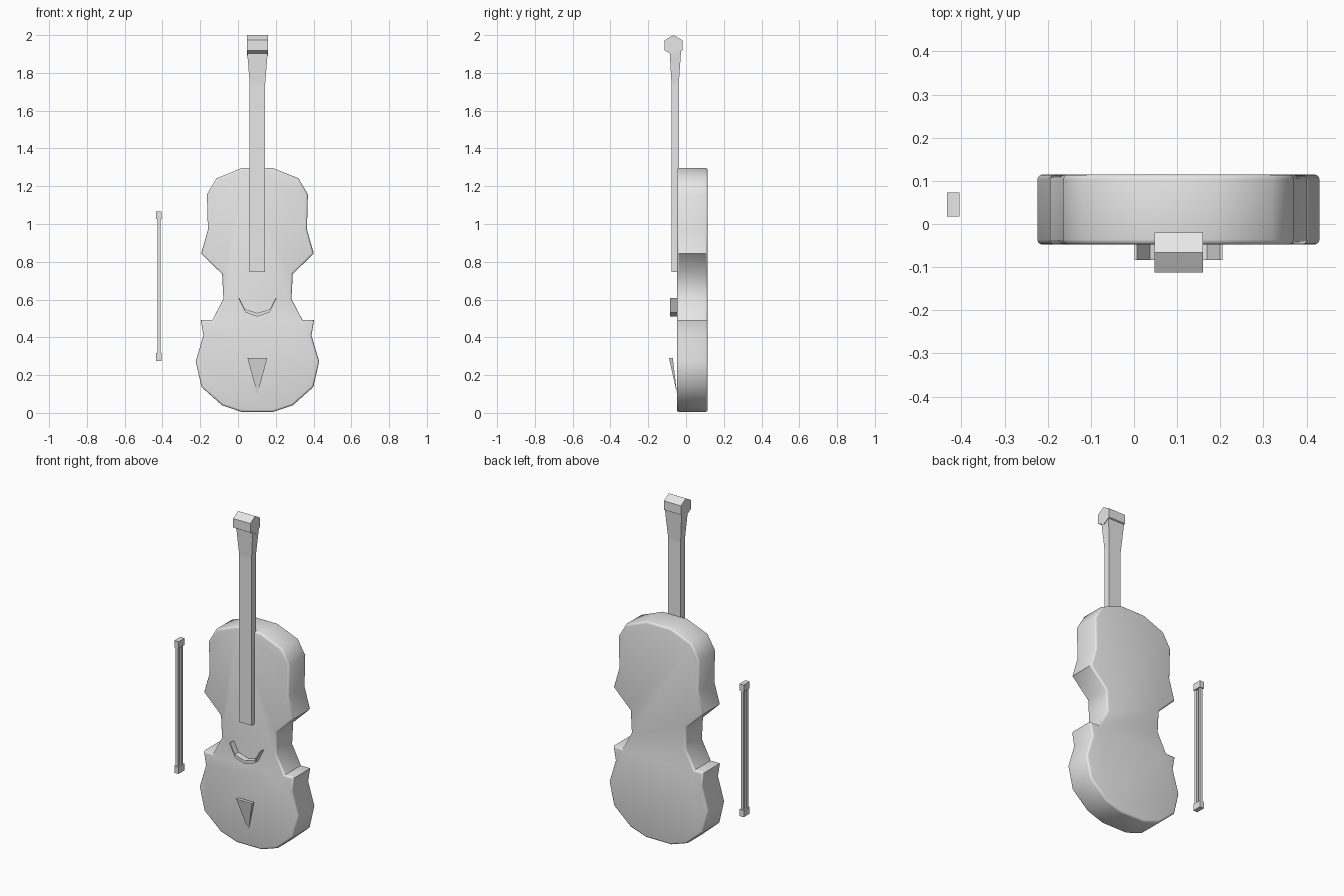
import bpy, bmesh, math

if "Cube" in bpy.data.objects:
    bpy.data.objects.remove(bpy.data.objects["Cube"])

CX = 0.103  # centre line of the instrument

grey = bpy.data.materials.new("plain_grey")
grey.diffuse_color = (0.8, 0.8, 0.8, 1)
grey.use_nodes = True
grey.node_tree.nodes["Principled BSDF"].inputs["Base Color"].default_value = grey.diffuse_color


def finish(bm, name, smooth=None):
    bmesh.ops.recalc_face_normals(bm, faces=bm.faces)
    me = bpy.data.meshes.new(name)
    bm.to_mesh(me)
    bm.free()
    me.materials.append(grey)
    ob = bpy.data.objects.new(name, me)
    bpy.context.collection.objects.link(ob)
    if smooth:
        bpy.ops.object.select_all(action='DESELECT')
        ob.select_set(True)
        bpy.context.view_layer.objects.active = ob
        bpy.ops.object.shade_smooth_by_angle(angle=math.radians(smooth))
    return ob


def loft(name, rings, smooth=None):
    """Bridge two matching rings of points and cap both ends."""
    bm = bmesh.new()
    a, b = [[bm.verts.new(p) for p in ring] for ring in rings]
    n = len(a)
    for i in range(n):
        j = (i + 1) % n
        bm.faces.new((a[i], a[j], b[j], b[i]))
    bm.faces.new(a)
    bm.faces.new(b)
    return finish(bm, name, smooth)


def rect(x0, x1, y0, y1, z):
    return [(x0, y0, z), (x1, y0, z), (x1, y1, z), (x0, y1, z)]


def box(name, x0, x1, y0, y1, z0, z1):
    return loft(name, [rect(x0, x1, y0, y1, z0), rect(x0, x1, y0, y1, z1)])


def mirrored(half):
    """Half outline (offset, z) completed on the other side of the centre line."""
    return [(CX + x, z) for x, z in half] + [(CX - x, z) for x, z in reversed(half)]


# Body: waisted outline, rounded rim front and back
half = [(.08, 1.297), (.217, 1.242), (.267, 1.157), (.262, .97), (.298, .844),
        (.187, .735), (.18, .604), (.238, .492), (.30, .492), (.286, .41),
        (.327, .272), (.296, .137), (.187, .04), (.083, .005)]
outline = mirrored(half)
Y0, Y1, R = -.048, .115, .012
body = loft("body", [[(x, y, z) for x, z in outline] for y in (Y0, Y1)])
bm = bmesh.new()
bm.from_mesh(body.data)
rim = [e for e in bm.edges if abs(e.verts[0].co.y - e.verts[1].co.y) < 1e-5]
bmesh.ops.bevel(bm, geom=rim, offset=R, offset_type='OFFSET', segments=3,
                profile=0.5, affect='EDGES')
bpy.data.objects.remove(body)
finish(bm, "body", 50)

# Neck with fingerboard, flared peg box and hexagonal head
box("neck", .062, .144, -.077, -.038, .747, 1.745)
loft("peg_box", [rect(.062, .144, -.077, -.038, 1.745),
                 rect(.048, .158, -.087, -.026, 1.92)], 30)
hexagon = [(-.066 + .054 * math.sin(i * math.pi / 3),
            1.946 + .054 * math.cos(i * math.pi / 3)) for i in range(6)]
loft("head", [[(x, y, z) for y, z in hexagon] for x in (.047, .160)])

# Bridge: thin crescent with pointed tips
crescent = [(.007, .608), (.037, .549), (CX, .529), (.169, .549), (.199, .608),
            (.205, .608), (.167, .532), (CX, .510), (.039, .532), (.001, .608)]
bm = bmesh.new()
front, back = [[bm.verts.new((x, y, z)) for x, z in crescent] for y in (-.084, -.045)]
for i in range(10):
    j = (i + 1) % 10
    bm.faces.new((front[i], front[j], back[j], back[i]))
for ring in (front, back):
    for i in range(4):
        bm.faces.new((ring[i], ring[i + 1], ring[8 - i], ring[9 - i]))
finish(bm, "bridge")

# Tailpiece: wedge narrowing to a point on the body
bm = bmesh.new()
top = [bm.verts.new(p) for p in rect(.05, .155, -.09, -.07, .29)]
tip = bm.verts.new((CX, -.047, .098))
bm.faces.new(top)
for i in range(4):
    bm.faces.new((top[i], top[(i + 1) % 4], tip))
finish(bm, "tailpiece")

# Bow: two thin rods between end blocks
for name, z0, z1 in (("bow_lower_block", .276, .316), ("bow_upper_block", 1.026, 1.066)):
    box(name, -.433, -.405, .017, .073, z0, z1)
for name, y0, y1 in (("bow_hair", .022, .038), ("bow_stick", .052, .068)):
    box(name, -.427, -.411, y0, y1, .31, 1.03)
